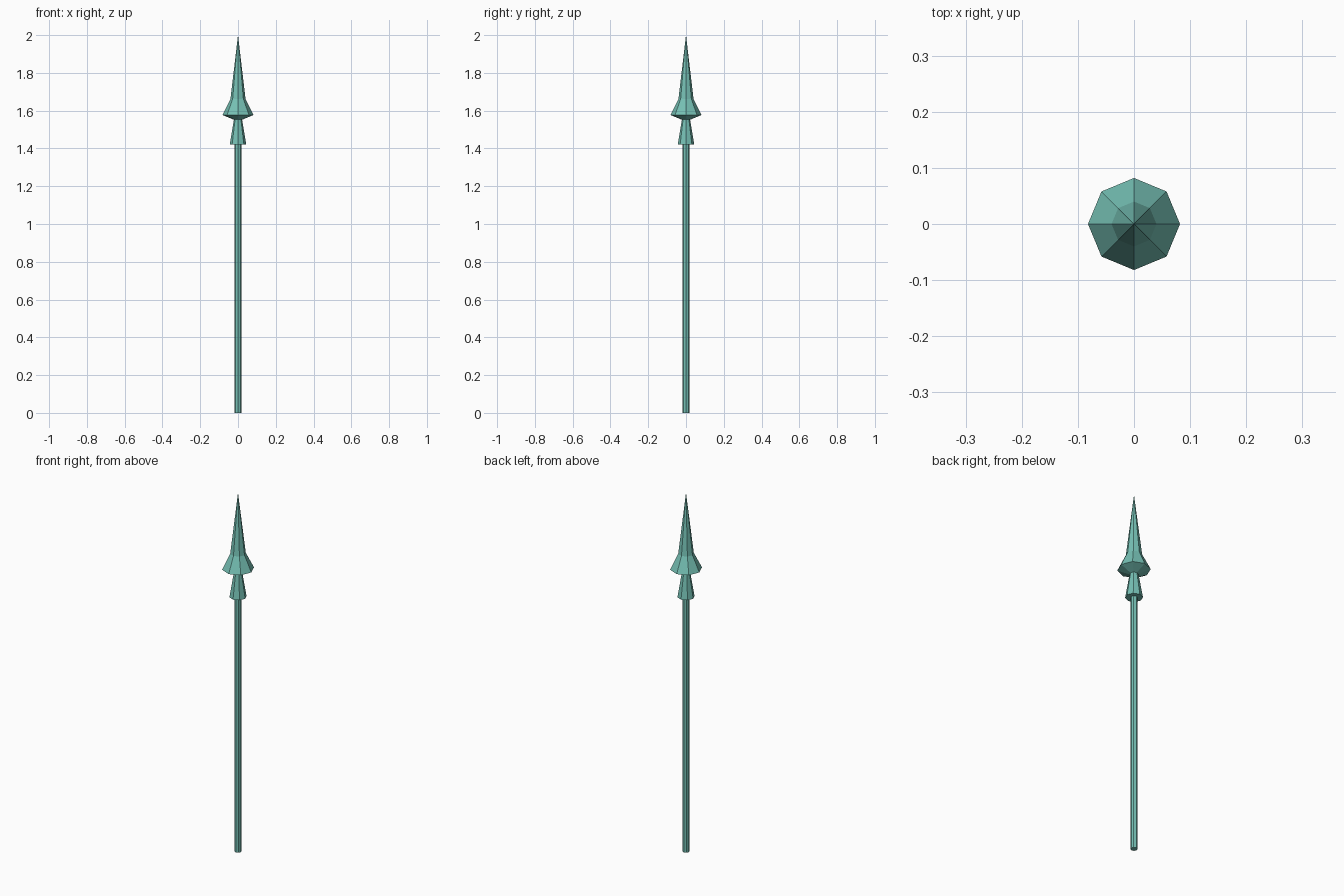
import bpy, bmesh, math

if "Cube" in bpy.data.objects:
    bpy.data.objects.remove(bpy.data.objects["Cube"])

SIDES = 8

teal = bpy.data.materials.new("teal")
teal.diffuse_color = (0.18, 0.53, 0.46, 1.0)
teal.use_nodes = True
teal.node_tree.nodes["Principled BSDF"].inputs["Base Color"].default_value = teal.diffuse_color


def lathe(name, profile):
    """Turn (radius, height) points into a closed eight-sided solid."""
    bm = bmesh.new()
    rings = []
    for r, z in profile:
        if r == 0:
            rings.append([bm.verts.new((0, 0, z))] * SIDES)
        else:
            rings.append([bm.verts.new((r * math.cos(math.tau * i / SIDES),
                                        r * math.sin(math.tau * i / SIDES), z))
                          for i in range(SIDES)])
    for low, high in zip(rings, rings[1:]):
        for i in range(SIDES):
            j = (i + 1) % SIDES
            corners = [low[i], low[j], high[j], high[i]]
            bm.faces.new(list(dict.fromkeys(corners)))
    if profile[0][0] > 0:
        bm.faces.new(rings[0][::-1])
    if profile[-1][0] > 0:
        bm.faces.new(rings[-1])
    bmesh.ops.recalc_face_normals(bm, faces=bm.faces[:])
    mesh = bpy.data.meshes.new(name)
    bm.to_mesh(mesh)
    bm.free()
    mesh.materials.append(teal)
    ob = bpy.data.objects.new(name, mesh)
    bpy.context.collection.objects.link(ob)
    return ob


# Long pole
lathe("shaft", [(0.0175, 0), (0.0175, 1.43)])
# Flared collar and barbed point, one continuous head
lathe("spear_head", [(0.044, 1.42), (0.022, 1.552), (0.082, 1.577),
                     (0.04, 1.662), (0, 2.0)])
